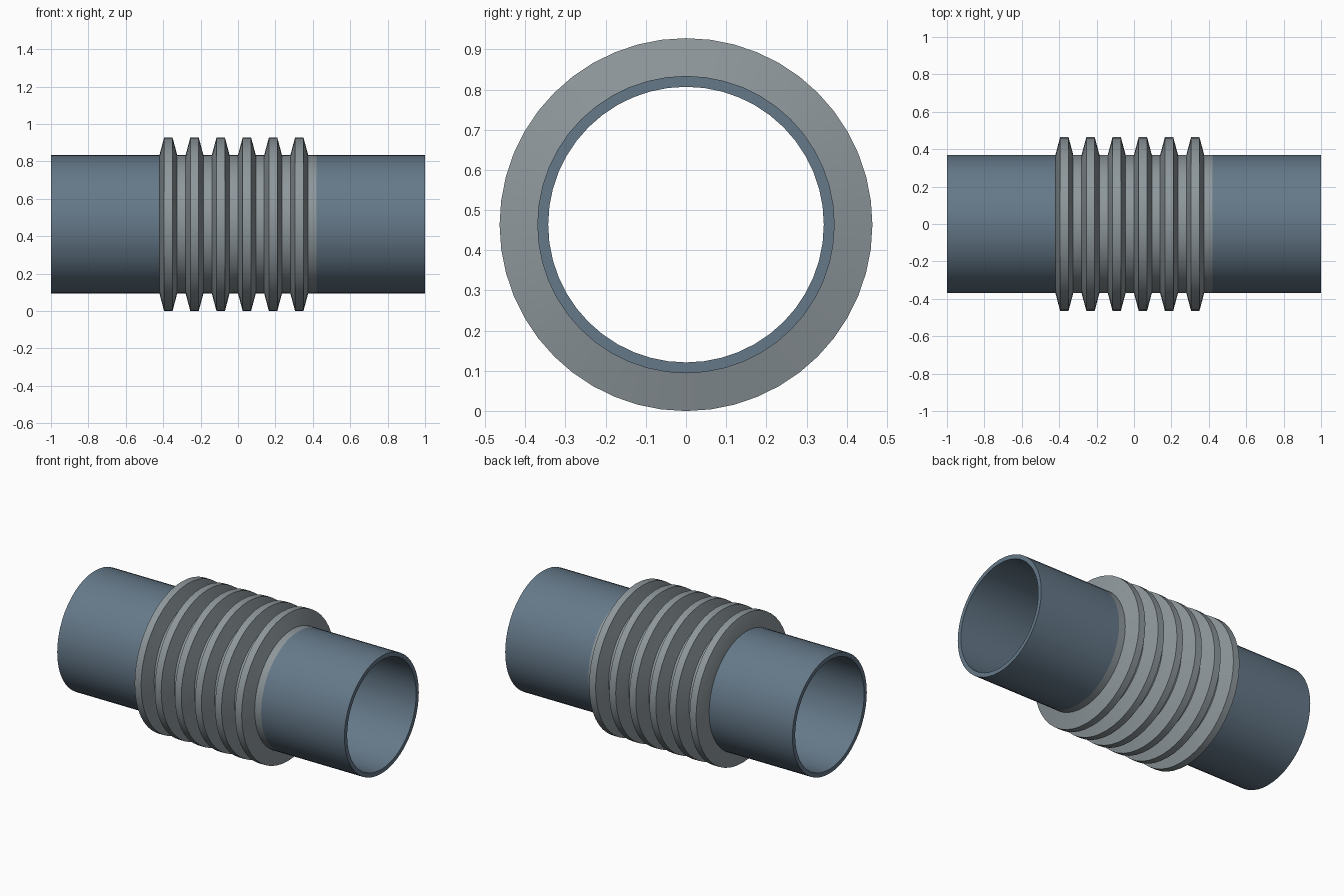
import bpy, bmesh, math

if "Cube" in bpy.data.objects:
    bpy.data.objects.remove(bpy.data.objects["Cube"])

SEG = 48
R_MAX, R_OUT, R_IN = 0.464, 0.37, 0.343
HALF, PITCH, RIDGES = 0.42, 0.14, 6


def material(name, rgb):
    m = bpy.data.materials.new(name)
    m.diffuse_color = (*rgb, 1)
    m.use_nodes = True
    m.node_tree.nodes["Principled BSDF"].inputs["Base Color"].default_value = m.diffuse_color
    return m


def lathe(name, profile, mat):
    """Spin a closed (x, radius) profile around the x axis."""
    bm = bmesh.new()
    rings = []
    for i in range(SEG):
        a = 2 * math.pi * i / SEG
        rings.append([bm.verts.new((x, r * math.sin(a), R_MAX + r * math.cos(a)))
                      for x, r in profile])
    n = len(profile)
    for i in range(SEG):
        a, b = rings[i], rings[(i + 1) % SEG]
        for j in range(n):
            k = (j + 1) % n
            bm.faces.new((a[j], a[k], b[k], b[j]))
    bmesh.ops.recalc_face_normals(bm, faces=bm.faces)
    me = bpy.data.meshes.new(name)
    bm.to_mesh(me)
    bm.free()
    ob = bpy.data.objects.new(name, me)
    bpy.context.collection.objects.link(ob)
    me.materials.append(mat)
    bpy.ops.object.select_all(action='DESELECT')
    ob.select_set(True)
    bpy.context.view_layer.objects.active = ob
    bpy.ops.object.shade_smooth_by_angle(angle=math.radians(30))
    return ob


pipe_mat = material("pipe_blue_grey", (0.13, 0.19, 0.25))
bellows_mat = material("bellows_grey", (0.27, 0.31, 0.33))

# Straight pipe at each end
for name, s in (("left_pipe", -1), ("right_pipe", 1)):
    lathe(name, [(s * HALF, R_IN), (s * HALF, R_OUT), (s, R_OUT), (s, R_IN)], pipe_mat)

# Corrugated sleeve: six trapezoid ridges, each followed by a flat valley
profile = [(-HALF, R_IN)]
for i in range(RIDGES):
    x = -HALF + i * PITCH
    profile += [(x, R_OUT), (x + 0.025, R_MAX), (x + 0.07, R_MAX), (x + 0.095, R_OUT)]
profile += [(HALF, R_OUT), (HALF, R_IN)]
lathe("bellows", profile, bellows_mat)
